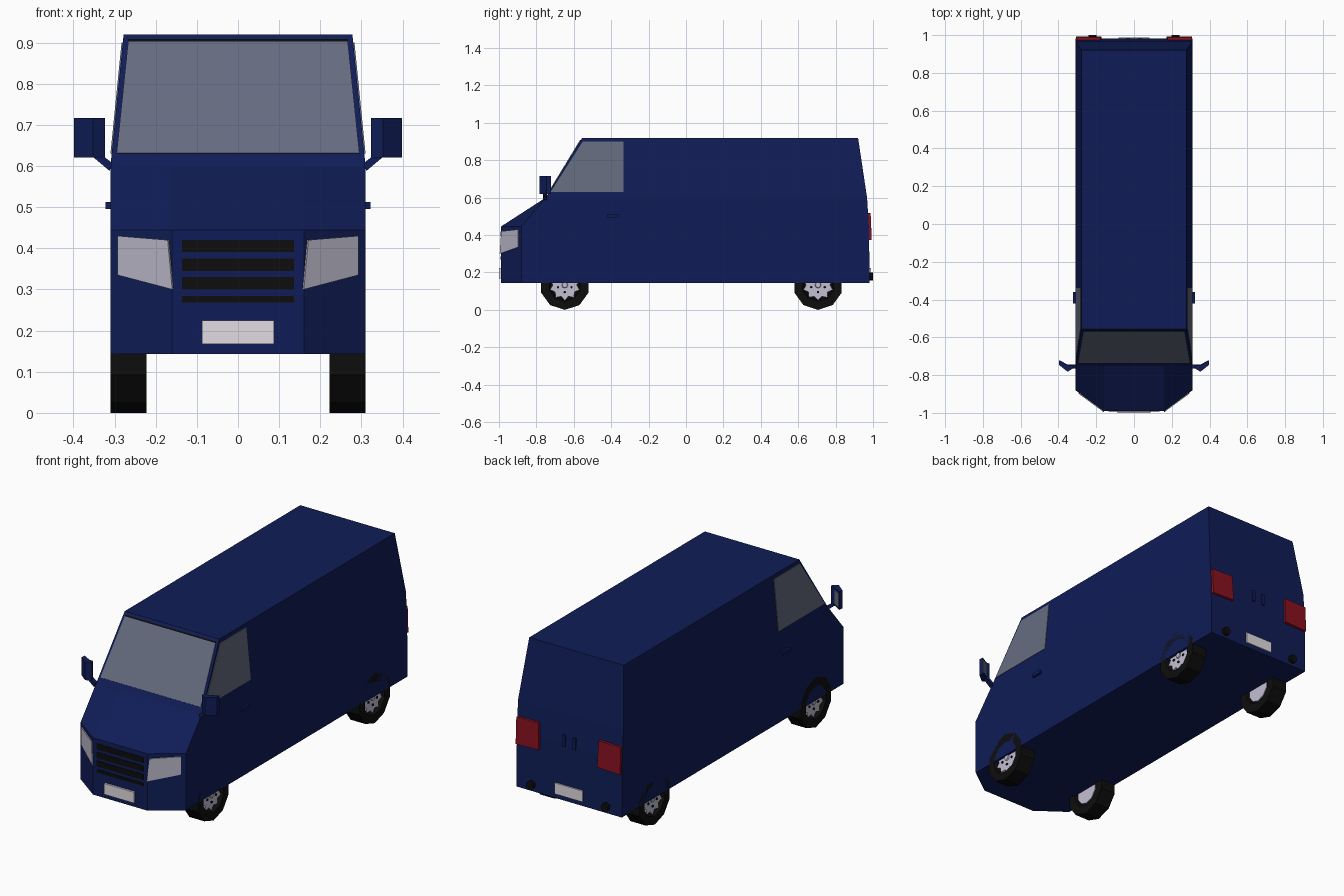
import bpy, bmesh
from math import sin, cos, pi
from mathutils import Vector

if "Cube" in bpy.data.objects:
    bpy.data.objects.remove(bpy.data.objects["Cube"])


def material(name, rgb):
    m = bpy.data.materials.new(name)
    m.diffuse_color = (*rgb, 1)
    m.use_nodes = True
    m.node_tree.nodes["Principled BSDF"].inputs["Base Color"].default_value = m.diffuse_color
    return m


BLUE = material("blue_paint", (0.005, 0.012, 0.095))
BLACK = material("black", (0.004, 0.004, 0.004))
GLASS = material("glass", (0.13, 0.15, 0.21))
LAMP = material("lamp", (0.5, 0.48, 0.58))
SILVER = material("silver", (0.55, 0.52, 0.65))
WHITE = material("plate_white", (0.75, 0.72, 0.76))
RED = material("red_lamp", (0.25, 0.006, 0.015))


def loft(name, rings, mat, mirror=False):
    """Skin a list of equal-length rings and cap both ends."""
    bm = bmesh.new()
    vs = [[bm.verts.new(p) for p in r] for r in rings]
    n = len(vs[0])
    for a, b in zip(vs, vs[1:]):
        for i in range(n):
            j = (i + 1) % n
            bm.faces.new((a[i], a[j], b[j], b[i]))
    bm.faces.new(vs[0])
    bm.faces.new(vs[-1])
    bmesh.ops.recalc_face_normals(bm, faces=bm.faces)
    me = bpy.data.meshes.new(name)
    bm.to_mesh(me)
    bm.free()
    me.materials.append(mat)
    ob = bpy.data.objects.new(name, me)
    bpy.context.collection.objects.link(ob)
    if mirror:
        mod = ob.modifiers.new("mirror", 'MIRROR')
        mod.use_mirror_merge = False
    return ob


def prism(name, pts, offset, mat, mirror=False):
    o = Vector(offset)
    return loft(name, [pts, [Vector(p) + o for p in pts]], mat, mirror)


def box(name, x, y, z, mat, mirror=False):
    pts = [(x[0], y[0], z[0]), (x[1], y[0], z[0]), (x[1], y[0], z[1]), (x[0], y[0], z[1])]
    return prism(name, pts, (0, y[1] - y[0], 0), mat, mirror)


def circle_x(x, r, y, z, n, r2=None):
    """Ring in a plane of constant x, with a vertex at the bottom."""
    return [(x, y + (r2 if r2 and i % 2 else r) * sin(2 * pi * i / n),
             z - (r2 if r2 and i % 2 else r) * cos(2 * pi * i / n)) for i in range(n)]


# Body shell: horizontal outlines from sill to roof
def outline(z, nose_x, nose_y, side_x, side_y, back_y):
    half = [(nose_x, nose_y, z), (side_x, side_y, z), (side_x, back_y, z)]
    return half + [(-x, y, h) for x, y, h in reversed(half)]


loft("body", [outline(0.143, 0.16, -0.99, 0.31, -0.88, 0.982),
              outline(0.445, 0.16, -0.99, 0.31, -0.88, 0.978),
              outline(0.60, 0.16, -0.75, 0.31, -0.75, 0.968),
              outline(0.92, 0.14, -0.555, 0.278, -0.555, 0.92)], BLUE)


# Windows follow the sloped cabin faces
def shield_y(z):
    return -0.75 + (z - 0.60) * 0.609


def side_x(z):
    return 0.31 - (z - 0.60) * 0.1


prism("windshield", [(x, shield_y(z), z) for x, z in
                     ((-0.295, 0.63), (0.295, 0.63), (0.267, 0.90), (-0.267, 0.90))],
      (0, -0.003, 0.002), GLASS)
prism("windshield_top_trim", [(x, shield_y(z), z) for x, z in
                              ((-0.267, 0.90), (0.267, 0.90), (0.266, 0.907), (-0.266, 0.907))],
      (0, -0.003, 0.002), BLACK)
prism("side_window", [(side_x(z), y, z) for y, z in
                      ((-0.724, 0.63), (-0.335, 0.63), (-0.335, 0.90), (-0.552, 0.90))],
      (0.003, 0, 0), GLASS, True)

# Headlights on the angled nose corners
prism("headlight", [(x, -0.99 + (x - 0.16) * 0.733, z) for x, z in
                    ((0.157, 0.30), (0.29, 0.335), (0.29, 0.43), (0.168, 0.42))],
      (0.003, -0.004, 0), LAMP, True)

# Grille slats
for i, (z0, z1) in enumerate(((0.268, 0.284), (0.30, 0.33), (0.345, 0.375), (0.391, 0.42))):
    box(f"grille_slat_{i + 1}", (-0.136, 0.136), (-0.993, -0.985), (z0, z1), BLACK)

# Number plates
box("front_plate", (-0.088, 0.088), (-1.0, -0.985), (0.167, 0.225), WHITE)
box("rear_plate", (-0.082, 0.082), (0.975, 0.988), (0.167, 0.225), WHITE)

# Rear lamps, door handles and round bumper stops
prism("tail_light", [(0.172, 0.97, 0.378), (0.307, 0.97, 0.373),
                     (0.307, 0.964, 0.515), (0.177, 0.964, 0.518)], (0, 0.023, 0), RED, True)
box("rear_handle", (0.023, 0.039), (0.965, 0.985), (0.43, 0.49), BLUE, True)
loft("rear_bumper_stop", [[(0.22 + 0.022 * cos(k * pi / 5), y, 0.178 + 0.022 * sin(k * pi / 5))
                           for k in range(10)] for y in (0.97, 1.0)], BLACK, True)
box("side_door_handle", (0.305, 0.322), (-0.42, -0.36), (0.495, 0.513), BLUE, True)

# Door mirrors with arm and glass
prism("mirror_housing", [(x, y, 0.62) for x, y in
                         ((0.323, -0.765), (0.352, -0.782), (0.398, -0.745),
                          (0.396, -0.722), (0.350, -0.748), (0.328, -0.748))],
      (0, 0, 0.096), BLUE, True)
prism("mirror_glass", [(0.392, -0.7243, 0.632), (0.352, -0.7469, 0.632),
                       (0.352, -0.7469, 0.705), (0.392, -0.7243, 0.705)],
      (-0.001, 0.002, 0), GLASS, True)
prism("mirror_arm", [(0.305, -0.765, 0.607), (0.312, -0.765, 0.588),
                     (0.356, -0.765, 0.625), (0.336, -0.765, 0.63)],
      (0, 0.022, 0), BLUE, True)

# Wheels: ten-sided tyre, notched rim and hub, mirrored left to right
for place, y in (("front", -0.648), ("rear", 0.706)):
    section = ((0.285, 0.08), (0.31, 0.088), (0.31, 0.133), (0.222, 0.133), (0.222, 0.085), (0.24, 0.08))
    loft(place + "_tyre", [circle_x(x, r, y, 0.133, 10) for x, r in section], BLACK, True)
    loft(place + "_rim", [circle_x(x, 0.083, y, 0.133, 20, 0.064) for x in (0.283, 0.297)],
         SILVER, True)
    loft(place + "_hub", [circle_x(x, r, y, 0.133, 8) for x, r in ((0.29, 0.02), (0.303, 0.014))],
         SILVER, True)
    loft(place + "_inner_rim", [circle_x(x, 0.07, y, 0.133, 10) for x in (0.228, 0.245)],
         SILVER, True)
    for k in range(5):
        a = 2 * pi * k / 5
        loft(f"{place}_wheel_bolt_{k + 1}",
             [circle_x(x, 0.007, y + 0.038 * sin(a), 0.133 - 0.038 * cos(a), 6)
              for x in (0.29, 0.301)], BLACK, True)
